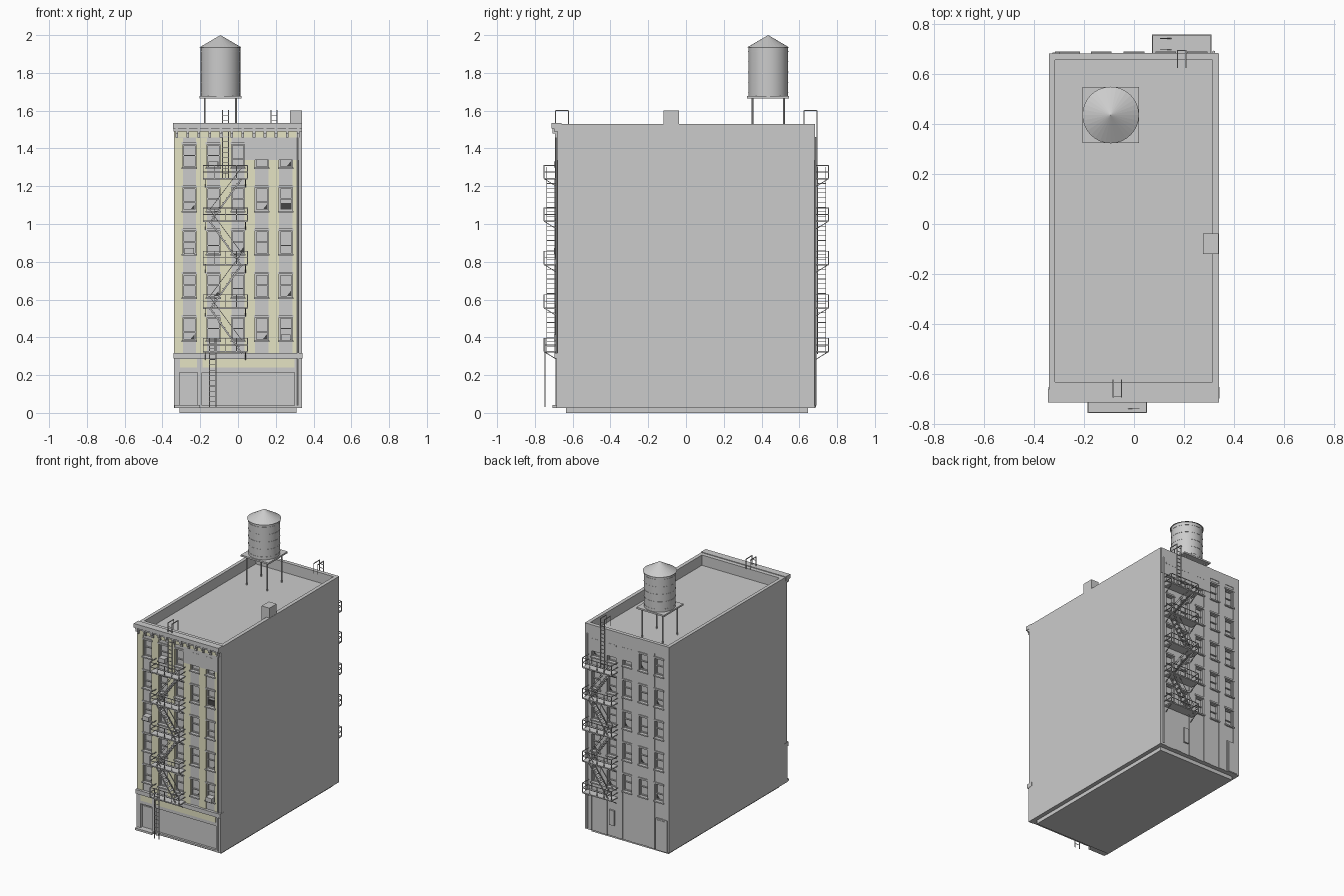
import bpy, bmesh, math
from mathutils import Vector, Matrix

if "Cube" in bpy.data.objects:
    bpy.data.objects.remove(bpy.data.objects["Cube"])


def material(name, col):
    m = bpy.data.materials.new(name)
    m.diffuse_color = (*col, 1)
    m.use_nodes = True
    m.node_tree.nodes["Principled BSDF"].inputs["Base Color"].default_value = m.diffuse_color
    return m


GREY = material("grey", (0.6, 0.6, 0.6))
CREAM = material("cream", (0.78, 0.77, 0.55))
DARK = material("dark_grey", (0.06, 0.06, 0.06))


class Part:
    """Collects boxes, bars and cylinders into one object."""

    def __init__(self, name, mat=GREY):
        self.name, self.mat, self.bm = name, mat, bmesh.new()

    def box(self, x0, x1, y0, y1, z0, z1):
        c = Vector(((x0 + x1) / 2, (y0 + y1) / 2, (z0 + z1) / 2))
        s = Matrix.Diagonal((abs(x1 - x0), abs(y1 - y0), abs(z1 - z0), 1))
        bmesh.ops.create_cube(self.bm, size=1, matrix=Matrix.Translation(c) @ s)

    def bar(self, p, q, w=0.004, h=None):
        p, q = Vector(p), Vector(q)
        d = q - p
        rot = d.to_track_quat('Z', 'Y').to_matrix().to_4x4()
        s = Matrix.Diagonal((w, h or w, d.length, 1))
        bmesh.ops.create_cube(self.bm, size=1, matrix=Matrix.Translation((p + q) / 2) @ rot @ s)

    def cone(self, x, y, z0, z1, r0, r1, n=24):
        bmesh.ops.create_cone(self.bm, cap_ends=True, segments=n, radius1=r0, radius2=r1,
                              depth=z1 - z0, matrix=Matrix.Translation((x, y, (z0 + z1) / 2)))

    def done(self, smooth=False, matrix=None):
        if matrix:
            self.bm.transform(matrix)
        bmesh.ops.recalc_face_normals(self.bm, faces=self.bm.faces)
        for f in self.bm.faces:
            f.smooth = smooth and abs(f.normal.z) < 0.5
        me = bpy.data.meshes.new(self.name)
        self.bm.to_mesh(me)
        self.bm.free()
        me.materials.append(self.mat)
        ob = bpy.data.objects.new(self.name, me)
        bpy.context.collection.objects.link(ob)
        return ob


# Foundation, main block and parapet
p = Part("foundation"); p.box(-.31, .31, -.635, .645, 0, .03); p.done()
p = Part("main_block"); p.box(-.34, .34, -.65, .65, .027, 1.455); p.done()
p = Part("parapet")
p.box(-.34, -.315, -.63, .655, 1.455, 1.53)
p.box(.313, .34, -.63, .655, 1.455, 1.53)
p.box(-.34, .34, -.68, -.63, 1.455, 1.53)
p.box(-.34, .34, .655, .68, 1.455, 1.53)
p.done()
p = Part("chimney"); p.box(.275, .338, -.12, -.037, 1.45, 1.602); p.done()

COLS = [-.257, -.13, .0, .126, .253]
TOPS = [.505 + .229 * i for i in range(5)]
HW, WH = .035, .122


def facade(side, label):
    front = side < 0
    z0, z1 = (.3, 1.455) if front else (.027, 1.455)
    Y = lambda d: side * d
    # piers between the window columns
    piers = Part(label + "_piers", CREAM if front else GREY)
    edges = [-.335] + [e for c in COLS for e in (c - HW, c + HW)] + [.31]
    for a, b in zip(edges[::2], edges[1::2]):
        piers.box(a, b, Y(.65), Y(.68), z0, z1)
    piers.done()
    # plain corner strips
    corner = Part(label + "_corner_strips")
    corner.box(-.34, -.335, Y(.65), Y(.68), .027, z1)
    corner.box(.31, .34, Y(.65), Y(.68), .027, z1)
    corner.done()
    # spandrels above and below each window
    span = Part(label + "_spandrels")
    sills = Part(label + "_sills")
    frames = Part(label + "_window_frames")
    panes = Part(label + "_window_panes")
    gaps = Part(label + "_window_gaps", DARK)
    for i, c in enumerate(COLS):
        low = z0
        for j, t in enumerate(TOPS):
            b = t - WH
            span.box(c - HW, c + HW, Y(.65), Y(.676), low, b)
            low = t
            sills.box(c - .041, c + .041, Y(.67), Y(.688), b - .009, b)
            sills.box(c - .041, c + .041, Y(.67), Y(.684), t, t + .012)
            panes.box(c - HW, c + HW, Y(.65), Y(.655), b, t)
            for s in (-1, 1):
                frames.box(c + s * HW, c + s * (HW - .006), Y(.65), Y(.668), b, t)
            m = b + WH * (.5 if (i + j) % 3 else .35)
            for z in (b, m, t - .006):
                frames.box(c - HW, c + HW, Y(.65), Y(.664), z, z + .006)
            # dark corner left open beside the blind
            if (2 * i + j) % 3 == 0:
                v = [gaps.bm.verts.new(q) for q in ((c + .028, Y(.657), b + .008),
                     (c + .028, Y(.657), b + .035), (c + .006, Y(.657), b + .008))]
                gaps.bm.faces.new(v)
        span.box(c - HW, c + HW, Y(.65), Y(.676), low, z1)
    for q in (span, sills, frames, panes, gaps):
        q.done()
    # blank panel below the roof line on one side
    panel = Part(label + "_upper_panel")
    panel.box(.035 if front else -.09, .335, Y(.655), Y(.683), 1.34, 1.46 if front else 1.53)
    panel.done()
    # rain pipe near the corner
    pipe = Part(label + "_rain_pipe")
    pipe.cone(.318, Y(.686), .04, 1.46, .006, .006, 8)
    pipe.done()


facade(-1, "front")
facade(1, "rear")

# Air conditioners in a few front windows, and one dark vent
p = Part("air_conditioners")
for i, j in ((0, 2), (1, 4), (4, 0)):
    b = TOPS[j] - WH
    p.box(COLS[i] - .025, COLS[i] + .025, -.655, -.7, b, b + .032)
p.done()
p = Part("window_vent", DARK); p.box(.225, .283, -.655, -.662, 1.07, 1.112); p.done()

# Shopfront: posts, ledge, sign strip, display window, door
p = Part("shopfront_frame")
for a, b in ((-.34, -.31), (-.215, -.19), (.3, .34)):
    p.box(a, b, -.65, -.685, .027, .29)
p.box(-.34, .34, -.65, -.68, .215, .29)
p.box(-.34, .34, -.65, -.68, .027, .04)
p.box(-.342, .342, -.65, -.697, .288, .318)
p.done()
p = Part("sign_strips", CREAM)
p.box(-.308, -.217, -.678, -.684, .24, .284)
p.box(-.188, .298, -.678, -.684, .24, .284)
p.done()
p = Part("display_window"); p.box(-.19, .3, -.65, -.664, .04, .215); p.done()
p = Part("shop_door")
p.box(-.31, -.215, -.65, -.66, .04, .215)
p.box(-.3, -.225, -.65, -.667, .055, .2)
p.done()
p = Part("door_step"); p.box(-.337, -.2, -.68, -.708, .027, .042); p.done()

# Cornice with brackets and frieze
p = Part("cornice")
p.box(-.344, .34, -.712, -.66, 1.505, 1.535)
p.box(-.342, .338, -.7, -.66, 1.49, 1.507)
p.done()
p = Part("frieze", CREAM); p.box(-.335, .31, -.675, -.684, 1.458, 1.49); p.done()
p = Part("cornice_brackets")
for i in range(12):
    x = -.325 + i * .0585
    p.box(x - .007, x + .007, -.68, -.706, 1.478, 1.505)
    p.box(x - .007, x + .007, -.68, -.694, 1.458, 1.48)
p.done()

# Rear door and meter box
p = Part("rear_door")
p.box(-.325, -.235, .675, .685, .027, .26)
p.box(-.315, -.245, .68, .688, .03, .25)
p.done()
p = Part("meter_box"); p.box(.1, .14, .675, .688, .11, .22); p.done()


def ladder(part, x0, x1, y, z0, z1):
    for x in (x0, x1):
        part.bar((x, y, z0), (x, y, z1), .005)
    n = round((z1 - z0) / .028)
    for i in range(1, n):
        z = z0 + (z1 - z0) * i / n
        part.bar((x0, y, z), (x1, y, z), .003)


def fire_escape(label, matrix=None):
    levels = [.325, .556, .786, 1.015, 1.24]
    x0, x1, yi, yo = -.184, .05, -.68, -.752
    plat = Part(label + "_platforms")
    rail = Part(label + "_railings")
    for z in levels:
        plat.box(x0, x1, yi, yo, z - .005, z + .003)
        for h in (.035, .07):
            rail.bar((x0, yo, z + h), (x1, yo, z + h))
            for x in (x0, x1):
                rail.bar((x, yi, z + h), (x, yo, z + h))
        for i in range(5):
            x = x0 + (x1 - x0) * i / 4
            rail.bar((x, yo, z), (x, yo, z + .07))
        for x in (x0 + .01, x1 - .01):
            rail.bar((x, yo, z), (x, yi, z - .045))
    plat.done(matrix=matrix)
    rail.done(matrix=matrix)
    # zigzag flights
    stair = Part(label + "_stairs")
    for i, (a, b) in enumerate(zip(levels, levels[1:])):
        xa, xb = (.02, -.15) if i % 2 == 0 else (-.15, .02)
        for y in (-.693, -.737):
            stair.bar((xa, y, a - .01), (xb, y, b), .004, .008)
            stair.bar((xa, y, a + .06), (xb, y, b + .06), .003)
        for k in range(1, 9):
            t = k / 9
            x = xa + (xb - xa) * t
            stair.box(x - .009, x + .009, -.693, -.737, a + (b - a) * t - .002, a + (b - a) * t + .001)
    stair.done(matrix=matrix)
    # roof ladder curling over the parapet
    lad = Part(label + "_roof_ladder")
    ladder(lad, -.083, -.05, -.69, 1.24, 1.602)
    for x in (-.083, -.05):
        lad.bar((x, -.69, 1.6), (x, -.622, 1.6), .005)
        lad.bar((x, -.622, 1.602), (x, -.622, 1.53), .004)
    lad.done(matrix=matrix)


fire_escape("front_escape")
fire_escape("rear_escape", Matrix.Translation((.124, .003, 0)) @ Matrix.Rotation(math.pi, 4, 'Z'))
p = Part("drop_ladder"); ladder(p, -.152, -.116, -.746, .03, .395); p.done()

# Water tower: legs, platform, tank, hoops and conical roof
CX, CY = -.093, .435
p = Part("tower_legs")
for sx in (-1, 1):
    for sy in (-1, 1):
        p.cone(CX + sx * .083, CY + sy * .083, 1.45, 1.668, .005, .005, 8)
p.done()
p = Part("tower_platform"); p.box(CX - .112, CX + .112, CY - .111, CY + .111, 1.665, 1.677); p.done()
p = Part("water_tank"); p.cone(CX, CY, 1.675, 1.937, .105, .105, 32); p.done(smooth=True)
p = Part("tank_hoops")
for i in range(5):
    z = 1.695 + i * .054
    p.cone(CX, CY, z, z + .004, .1065, .1065, 32)
p.done(smooth=True)
p = Part("tank_roof"); p.cone(CX, CY, 1.934, 2.0, .113, 0, 32); p.done()
